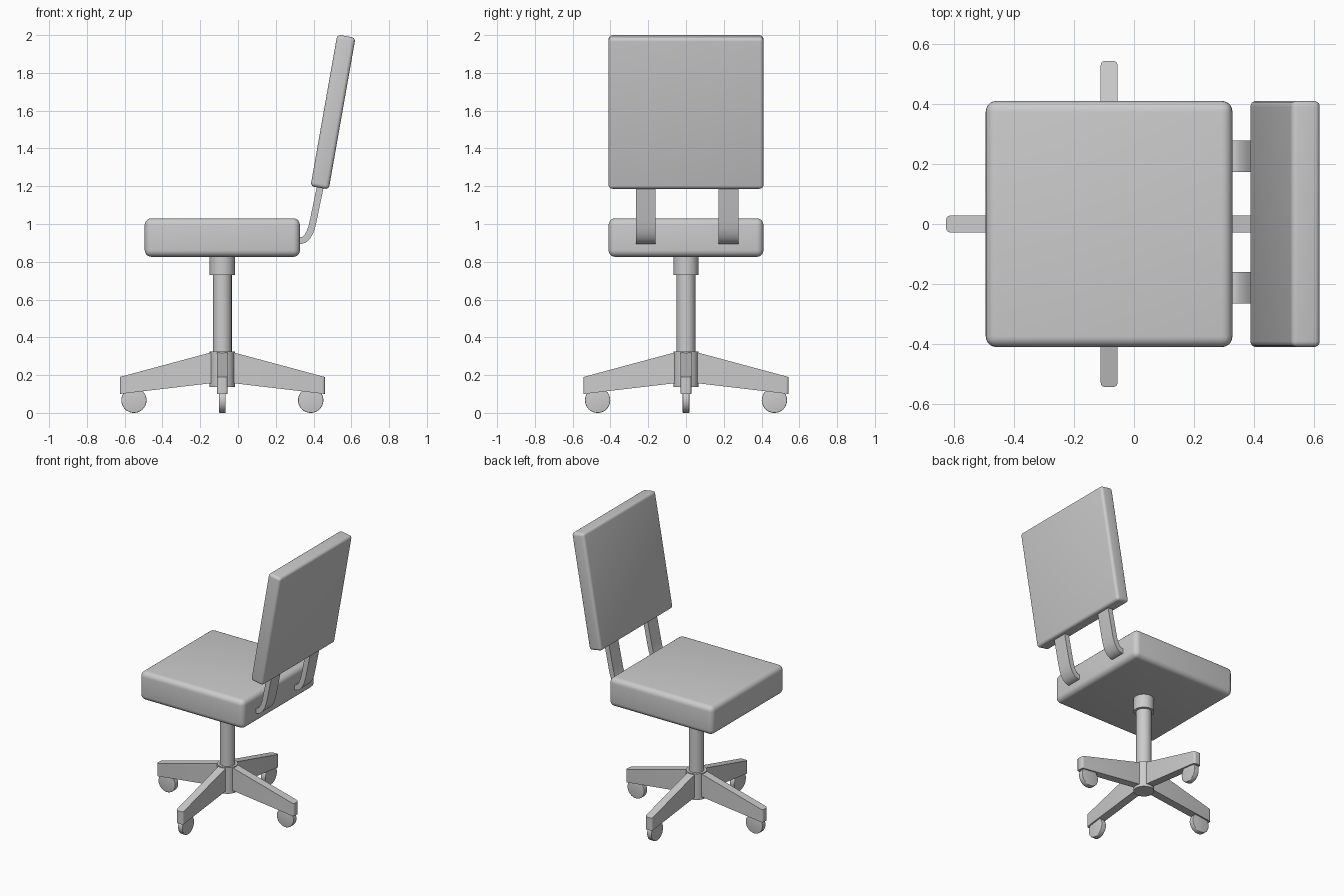
import bpy, bmesh
from math import radians, pi
from mathutils import Matrix, Vector

if "Cube" in bpy.data.objects:
    bpy.data.objects.remove(bpy.data.objects["Cube"])

CX = -0.083  # column axis x


def finish(name, bm, matrix=Matrix(), smooth=True):
    bmesh.ops.recalc_face_normals(bm, faces=bm.faces)
    me = bpy.data.meshes.new(name)
    bm.to_mesh(me)
    bm.free()
    ob = bpy.data.objects.new(name, me)
    bpy.context.collection.objects.link(ob)
    ob.matrix_world = matrix
    if smooth:
        bpy.ops.object.select_all(action='DESELECT')
        ob.select_set(True)
        bpy.context.view_layer.objects.active = ob
        bpy.ops.object.shade_smooth_by_angle(angle=radians(35))
    return ob


def cushion(name, size, radius, matrix):
    bm = bmesh.new()
    bmesh.ops.create_cube(bm, size=1)
    bmesh.ops.scale(bm, vec=size, verts=bm.verts)
    bmesh.ops.bevel(bm, geom=bm.edges[:], offset=radius, segments=5,
                    profile=0.5, affect='EDGES')
    return finish(name, bm, matrix)


def cylinder(name, r, z0, z1, matrix, bevel=0.0):
    bm = bmesh.new()
    bmesh.ops.create_cone(bm, cap_ends=True, segments=40, radius1=r, radius2=r, depth=z1 - z0)
    bmesh.ops.translate(bm, vec=(0, 0, (z0 + z1) / 2), verts=bm.verts)
    if bevel:
        rims = [e for e in bm.edges if any(len(f.verts) > 4 for f in e.link_faces)]
        bmesh.ops.bevel(bm, geom=rims, offset=bevel, segments=3, profile=0.5, affect='EDGES')
    return finish(name, bm, matrix)


def plate(name, outline, width, matrix, round_x=None):
    """Extrude an x-z outline along y, centred; optionally round the y edges at x = round_x."""
    bm = bmesh.new()
    face = bm.faces.new([bm.verts.new((x, -width / 2, z)) for x, z in outline])
    ext = bmesh.ops.extrude_face_region(bm, geom=[face])
    new = [v for v in ext['geom'] if isinstance(v, bmesh.types.BMVert)]
    bmesh.ops.translate(bm, vec=(0, width, 0), verts=new)
    if round_x is not None:
        ends = [e for e in bm.edges
                if all(abs(v.co.x - round_x) < 1e-4 for v in e.verts)
                and abs(e.verts[0].co.y - e.verts[1].co.y) < 1e-4]
        bmesh.ops.bevel(bm, geom=ends, offset=0.014, segments=4, profile=0.5, affect='EDGES')
    return finish(name, bm, matrix)


axis = Matrix.Translation((CX, 0, 0))

# Cushions
cushion("seat", (0.822, 0.82, 0.204), 0.036, Matrix.Translation((CX, 0, 0.928)))
cushion("backrest", (0.098, 0.82, 0.815), 0.02,
        Matrix.Translation((0.503, 0, 1.593)) @ Matrix.Rotation(radians(10), 4, 'Y'))

# Column with its collar and hub
cylinder("column", 0.05, 0.25, 0.84, axis)
cylinder("seat_collar", 0.067, 0.73, 0.84, axis)
cylinder("base_hub", 0.067, 0.138, 0.325, axis)

# Four base arms with a wheel under each
arm = [(0.02, 0.33), (0.06, 0.32), (0.543, 0.19), (0.543, 0.10), (0.06, 0.157), (0.02, 0.162)]
for i in range(4):
    turn = axis @ Matrix.Rotation(i * pi / 2, 4, 'Z')
    plate(f"base_arm_{i + 1}", arm, 0.056, turn, round_x=0.543)
    cylinder(f"wheel_{i + 1}", 0.067, -0.018, 0.018,
             turn @ Matrix.Translation((0.468, 0, 0.067)) @ Matrix.Rotation(pi / 2, 4, 'X'), 0.004)

# Curved brackets joining seat and backrest: centre line thickened to a strip
path = [Vector(p) for p in [(0.30, 0.912), (0.333, 0.912), (0.35, 0.917), (0.366, 0.931),
                            (0.38, 0.955), (0.391, 0.985), (0.40, 1.025), (0.434, 1.19),
                            (0.446, 1.25)]]
left, right = [], []
for k, p in enumerate(path):
    t = (path[min(k + 1, len(path) - 1)] - path[max(k - 1, 0)]).normalized()
    n = Vector((-t.y, t.x)) * 0.018
    left.append(p + n)
    right.append(p - n)
for name, y in (("bracket_left", 0.225), ("bracket_right", -0.213)):
    plate(name, left + right[::-1], 0.105, Matrix.Translation((0, y, 0)))
